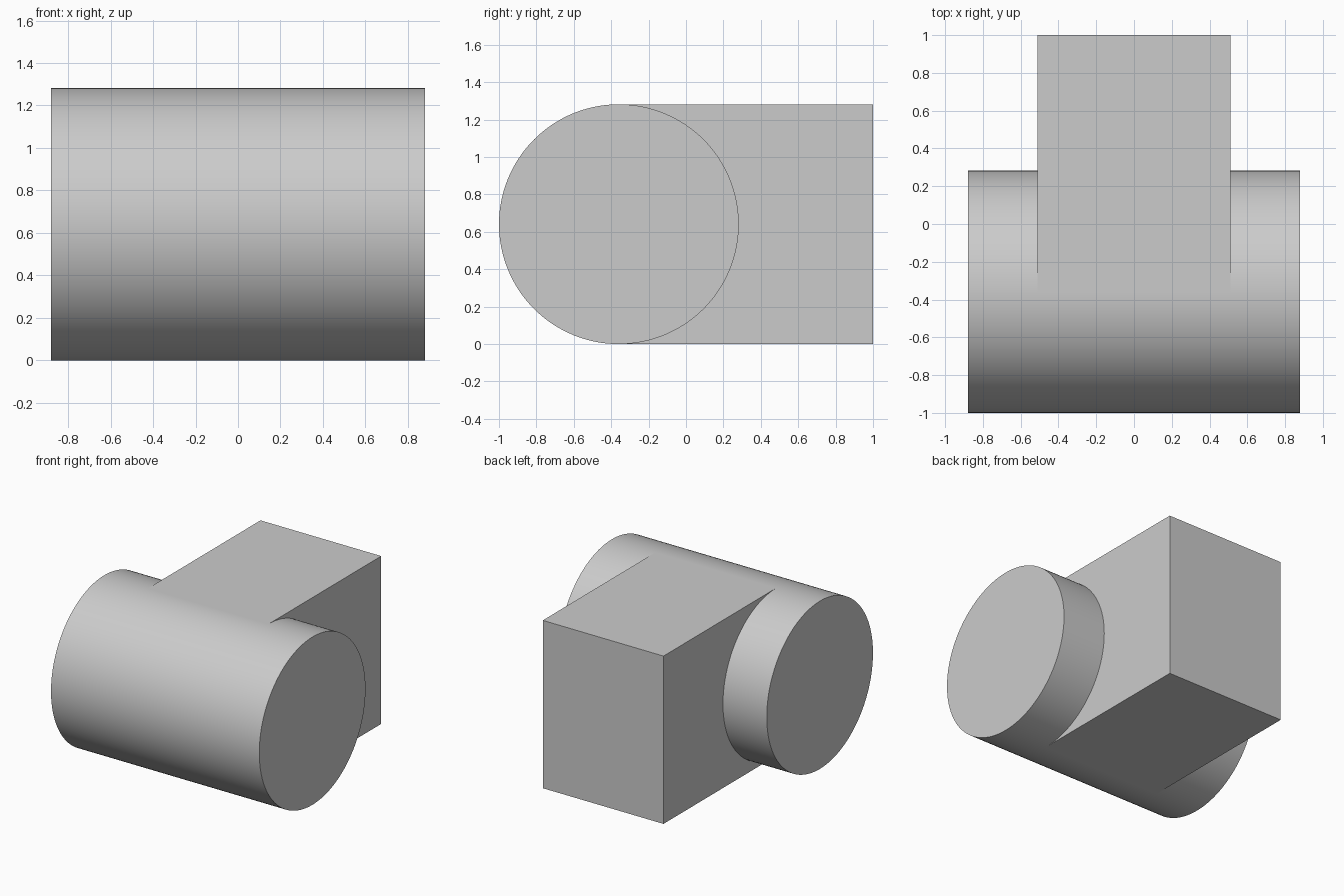
import bpy
import math

cube = bpy.data.objects.get("Cube")
if cube:
    bpy.data.objects.remove(cube, do_unlink=True)

RADIUS = 0.641
HALF_LENGTH = 0.88
AXIS_Y = RADIUS - 1.0
BLOCK_HALF_WIDTH = 0.51

# Single plain grey
grey = bpy.data.materials.new("plain grey")
grey.use_nodes = True
colour = (0.6, 0.6, 0.6, 1.0)
grey.diffuse_color = colour
grey.node_tree.nodes["Principled BSDF"].inputs["Base Color"].default_value = colour


def finish(name):
    """Name the active part, apply its transform and give it the grey."""
    part = bpy.context.object
    part.name = name
    part.data.materials.append(grey)
    bpy.ops.object.transform_apply(location=False, rotation=True, scale=True)
    return part


# Round barrel lying along x
bpy.ops.mesh.primitive_cylinder_add(
    vertices=128, radius=RADIUS, depth=2 * HALF_LENGTH,
    location=(0, AXIS_Y, RADIUS), rotation=(0, math.pi / 2, 0))
finish("barrel")
bpy.ops.object.shade_smooth_by_angle(angle=math.radians(30))

# Block running back from the barrel axis, flush with its top and bottom
bpy.ops.mesh.primitive_cube_add(size=1, location=(0, (1 + AXIS_Y) / 2, RADIUS))
bpy.context.object.scale = (2 * BLOCK_HALF_WIDTH, 1 - AXIS_Y, 2 * RADIUS)
finish("rear_block")
